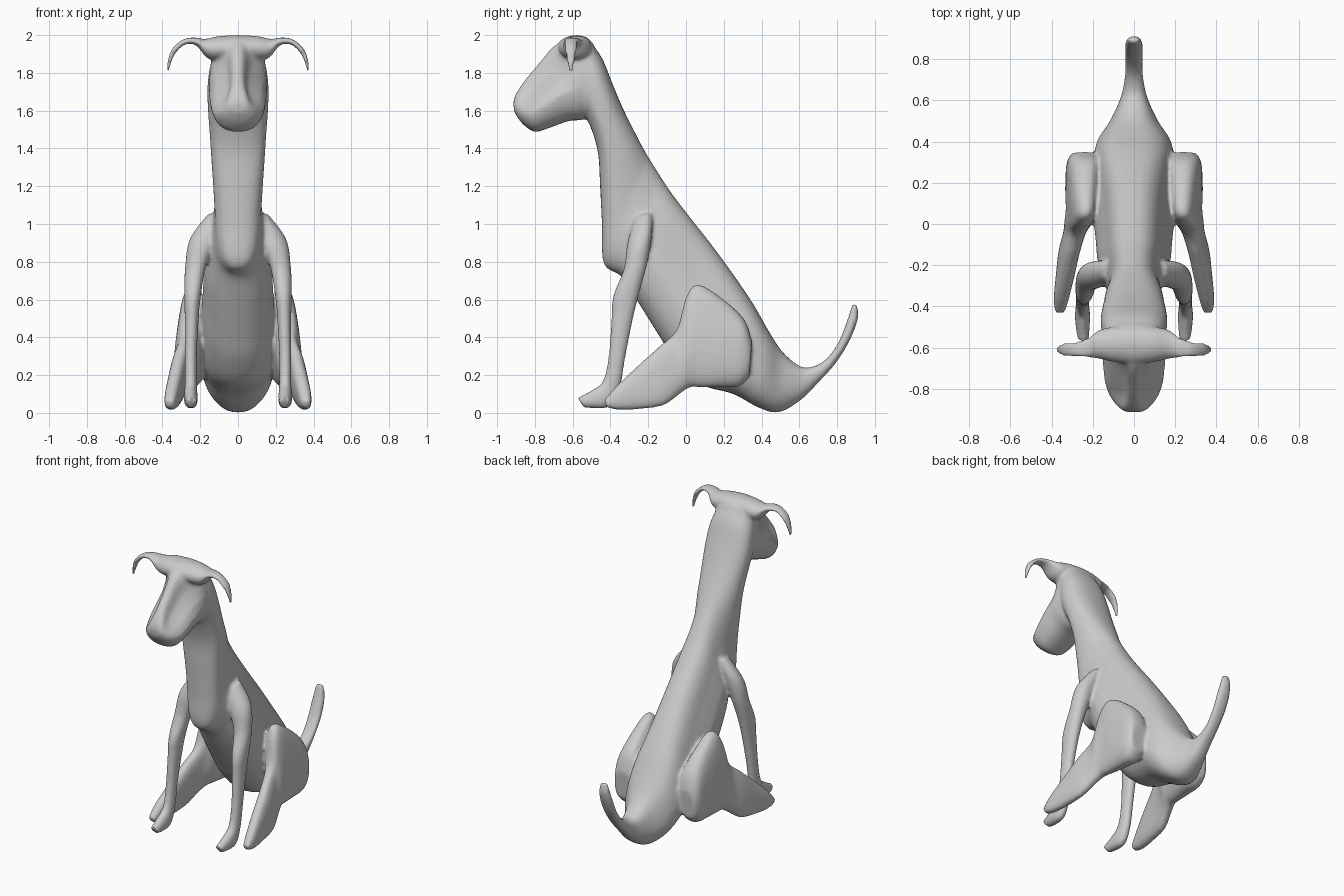
import bpy, bmesh, math
from mathutils import Vector

SIDES, STEPS = 32, 5


def spline(p0, p1, p2, p3, t):
    # Catmull-Rom blend of four number lists
    return [0.5 * (2*b + (c-a)*t + (2*a-5*b+4*c-d)*t*t + (3*b-a-3*c+d)*t**3)
            for a, b, c, d in zip(p0, p1, p2, p3)]


def loft(bm, rows, wide=(1, 0, 0), power=2.4, mirror=False):
    """rows: low point xyz, high point xyz, half width, width factor near the high side"""
    n = len(rows)
    dense = []
    for i in range(n - 1):
        q = [rows[max(i-1, 0)], rows[i], rows[i+1], rows[min(i+2, n-1)]]
        dense += [spline(*q, s / STEPS) for s in range(STEPS)]
    dense.append(rows[-1])
    for side in ((1, -1) if mirror else (1,)):
        rings = []
        for r in dense:
            low, high, w, k = Vector(r[:3]), Vector(r[3:6]), max(r[6], .004), r[7]
            ring = []
            for j in range(SIDES):
                a = 2 * math.pi * j / SIDES
                c, s = math.cos(a), math.sin(a)
                u = math.copysign(abs(c) ** (2 / power), c)
                v = math.copysign(abs(s) ** (2 / power), s)
                t = min(max((v + .3) / .9, 0), 1)
                t = t * t * (3 - 2 * t)
                p = (low + high) / 2 + (high - low) / 2 * v
                p += Vector(wide) * (w * u * (1 + (k - 1) * t))
                ring.append(bm.verts.new((p.x * side, p.y, p.z)))
            rings.append(ring)
        faces = [bm.faces.new(rings[0]), bm.faces.new(rings[-1][::-1])]
        for a, b in zip(rings, rings[1:]):
            for j in range(SIDES):
                m = (j + 1) % SIDES
                faces.append(bm.faces.new((a[j], b[j], b[m], a[m])))
        bmesh.ops.recalc_face_normals(bm, faces=faces)


def flat(rows):
    # side-view rows (low y, z, high y, z, half width, factor) on the centre plane
    return [(0, a, b, 0, c, d, w, k) for a, b, c, d, w, k in rows]


bm = bmesh.new()

# tail, torso and neck
loft(bm, flat([
    (.905, .575, .88, .575, .025, 1), (.91, .50, .85, .48, .04, 1),
    (.865, .38, .80, .36, .045, 1), (.79, .26, .73, .275, .042, 1),
    (.70, .16, .65, .24, .05, 1), (.61, .07, .59, .255, .07, 1),
    (.49, .003, .51, .325, .12, .9), (.38, .03, .44, .43, .18, .9),
    (.25, .10, .36, .57, .205, .85), (.08, .15, .26, .72, .205, .8),
    (-.05, .27, .14, .885, .20, .75), (-.15, .42, .03, 1.025, .19, .75),
    (-.25, .58, -.07, 1.155, .18, .75), (-.34, .72, -.14, 1.26, .15, .8),
    (-.435, .79, -.19, 1.34, .125, 1), (-.445, 1.0, -.22, 1.39, .13, 1),
    (-.455, 1.2, -.26, 1.465, .14, 1), (-.465, 1.37, -.33, 1.605, .15, 1),
    (-.50, 1.5, -.39, 1.745, .16, 1), (-.56, 1.62, -.44, 1.87, .16, 1),
    (-.62, 1.75, -.50, 1.96, .14, 1)]))

# head with a narrow nose ridge and hollow eye areas
loft(bm, flat([
    (-.46, 1.66, -.49, 1.955, .13, 1), (-.53, 1.56, -.60, 1.997, .155, .9),
    (-.62, 1.545, -.70, 1.94, .155, .45), (-.72, 1.51, -.78, 1.85, .15, .35),
    (-.80, 1.488, -.85, 1.765, .13, .4), (-.865, 1.53, -.90, 1.69, .09, .7),
    (-.908, 1.59, -.915, 1.64, .045, 1)]))

# brow and drooping ears
loft(bm, [
    (0, -.60, 1.89, 0, -.58, 2.0, .09, 1), (.10, -.59, 1.87, .10, -.58, 1.995, .085, 1),
    (.165, -.585, 1.88, .175, -.585, 1.98, .07, 1), (.22, -.60, 1.945, .22, -.60, 1.987, .05, 1),
    (.28, -.61, 1.95, .285, -.61, 1.98, .037, 1), (.33, -.61, 1.905, .348, -.61, 1.93, .032, 1),
    (.355, -.61, 1.85, .373, -.61, 1.86, .022, 1), (.363, -.61, 1.81, .379, -.61, 1.81, .012, 1)],
    wide=(0, 1, 0), power=2, mirror=True)


# front legs: rows are centre x, front y, z, back y, z, half width
front = [(.12, -.27, 1.04, -.18, 1.06, .04), (.185, -.31, .90, -.18, .94, .07),
         (.225, -.33, .76, -.205, .79, .055), (.24, -.385, .62, -.245, .64, .045),
         (.245, -.395, .5, -.28, .5, .037), (.25, -.41, .3, -.32, .3, .032),
         (.25, -.44, .17, -.35, .13, .032), (.25, -.50, .12, -.41, .03, .037),
         (.247, -.575, .08, -.54, .028, .028)]
loft(bm, [(x, a, b, x, c, d, w, 1) for x, a, b, c, d, w in front], power=2.1, mirror=True)

# folded hind legs: low x, y, z, high x, y, z
loft(bm, [
    (.25, .335, .19, .24, .35, .38, .06, 1), (.25, .28, .14, .235, .305, .50, .085, 1),
    (.26, .17, .135, .235, .18, .615, .085, .9), (.27, .08, .135, .235, .06, .68, .075, .9),
    (.28, .02, .135, .25, 0, .61, .07, .8), (.305, -.04, .095, .27, -.05, .44, .052, .9),
    (.33, -.12, .04, .30, -.15, .345, .047, 1), (.345, -.25, .02, .325, -.26, .245, .043, 1),
    (.357, -.36, .017, .35, -.37, .14, .036, 1), (.36, -.42, .03, .36, -.435, .065, .024, 1)],
    power=2.5, mirror=True)

mesh = bpy.data.meshes.new("sitting_dog")
bm.to_mesh(mesh)
bm.free()
dog = bpy.data.objects.new("sitting_dog", mesh)
bpy.context.collection.objects.link(dog)

# fuse the parts into one skin and soften the joins
fuse = dog.modifiers.new("fuse", 'REMESH')
fuse.mode = 'VOXEL'
fuse.voxel_size = .01
fuse.use_smooth_shade = True
soft = dog.modifiers.new("soften", 'SMOOTH')
soft.factor = .5
soft.iterations = 8
